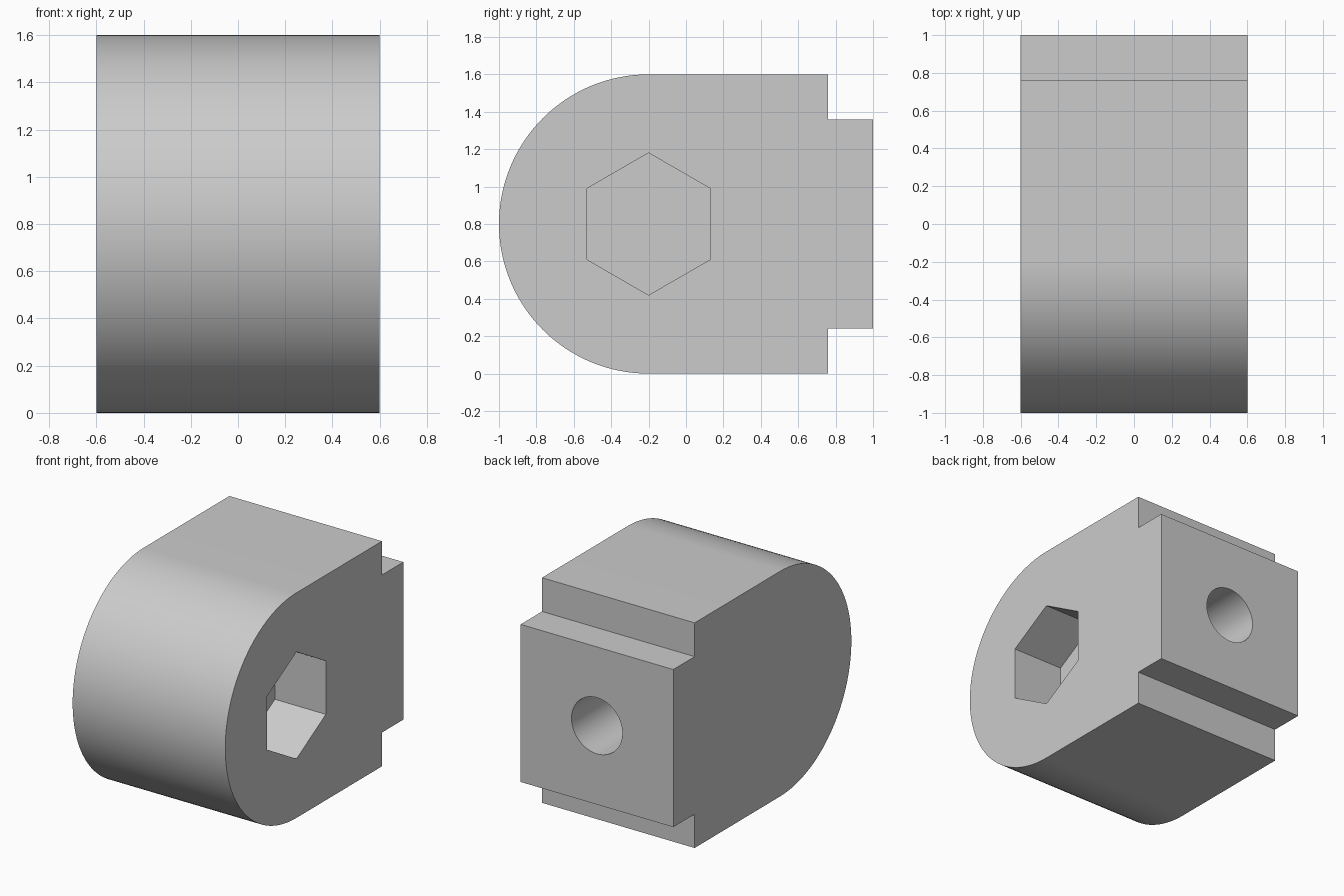
import bpy, bmesh
from math import sin, cos, pi, radians
from mathutils import Matrix

if "Cube" in bpy.data.objects:
    bpy.data.objects.remove(bpy.data.objects["Cube"])

# Single light grey finish
grey = bpy.data.materials.new("light_grey")
grey.use_nodes = True
colour = (0.6, 0.6, 0.6, 1)
grey.diffuse_color = colour
grey.node_tree.nodes["Principled BSDF"].inputs["Base Color"].default_value = colour

HALF_WIDTH, RADIUS, AXIS_Y = 0.6, 0.8, -0.2
SHOULDER_Y, TAB_HALF, ARC_STEPS = 0.76, 0.56, 64


def add_object(name, bm):
    bmesh.ops.recalc_face_normals(bm, faces=bm.faces)
    mesh = bpy.data.meshes.new(name)
    bm.to_mesh(mesh)
    bm.free()
    mesh.materials.append(grey)
    obj = bpy.data.objects.new(name, mesh)
    bpy.context.collection.objects.link(obj)
    return obj


def prism(name, outline, x0, x1):
    """Extrude a (y, z) outline along x."""
    bm = bmesh.new()
    face = bm.faces.new([bm.verts.new((x0, y, z)) for y, z in outline])
    out = bmesh.ops.extrude_face_region(bm, geom=[face])
    moved = [v for v in out["geom"] if isinstance(v, bmesh.types.BMVert)]
    bmesh.ops.translate(bm, verts=moved, vec=(x1 - x0, 0, 0))
    return add_object(name, bm)


# Body: rounded nose, flat top and bottom, stepped tab at the back
angles = [pi / 2 + pi * i / ARC_STEPS for i in range(ARC_STEPS + 1)]
outline = [(AXIS_Y + RADIUS * cos(a), RADIUS + RADIUS * sin(a)) for a in angles]
lower = [(SHOULDER_Y, 0), (SHOULDER_Y, RADIUS - TAB_HALF), (1, RADIUS - TAB_HALF)]
upper = [(y, 2 * RADIUS - z) for y, z in reversed(lower)]
body = prism("rounded_block", outline + lower + upper, -HALF_WIDTH, HALF_WIDTH)

# Blind hexagonal pocket in the left side
hexagon = [(AXIS_Y + 0.38 * cos(a), RADIUS + 0.38 * sin(a))
           for a in (radians(30 + 60 * i) for i in range(6))]
pocket = prism("hex_pocket_cutter", hexagon, 0.2, 0.8)

# Blind round hole in the back of the tab
bm = bmesh.new()
bmesh.ops.create_cone(bm, cap_ends=True, segments=48, radius1=0.2, radius2=0.2, depth=1,
                      matrix=Matrix.Translation((0, 0.7, RADIUS)) @ Matrix.Rotation(pi / 2, 4, "X"))
hole = add_object("round_hole_cutter", bm)

# Cut both openings, then discard the cutters
bpy.ops.object.select_all(action="DESELECT")
bpy.context.view_layer.objects.active = body
body.select_set(True)
for cutter in (pocket, hole):
    cutter.hide_render = True
    cut = body.modifiers.new(cutter.name, "BOOLEAN")
    cut.operation, cut.solver, cut.object = "DIFFERENCE", "EXACT", cutter
    bpy.ops.object.modifier_apply(modifier=cut.name)
    bpy.data.objects.remove(cutter)

bpy.ops.object.shade_smooth_by_angle(angle=radians(25))
